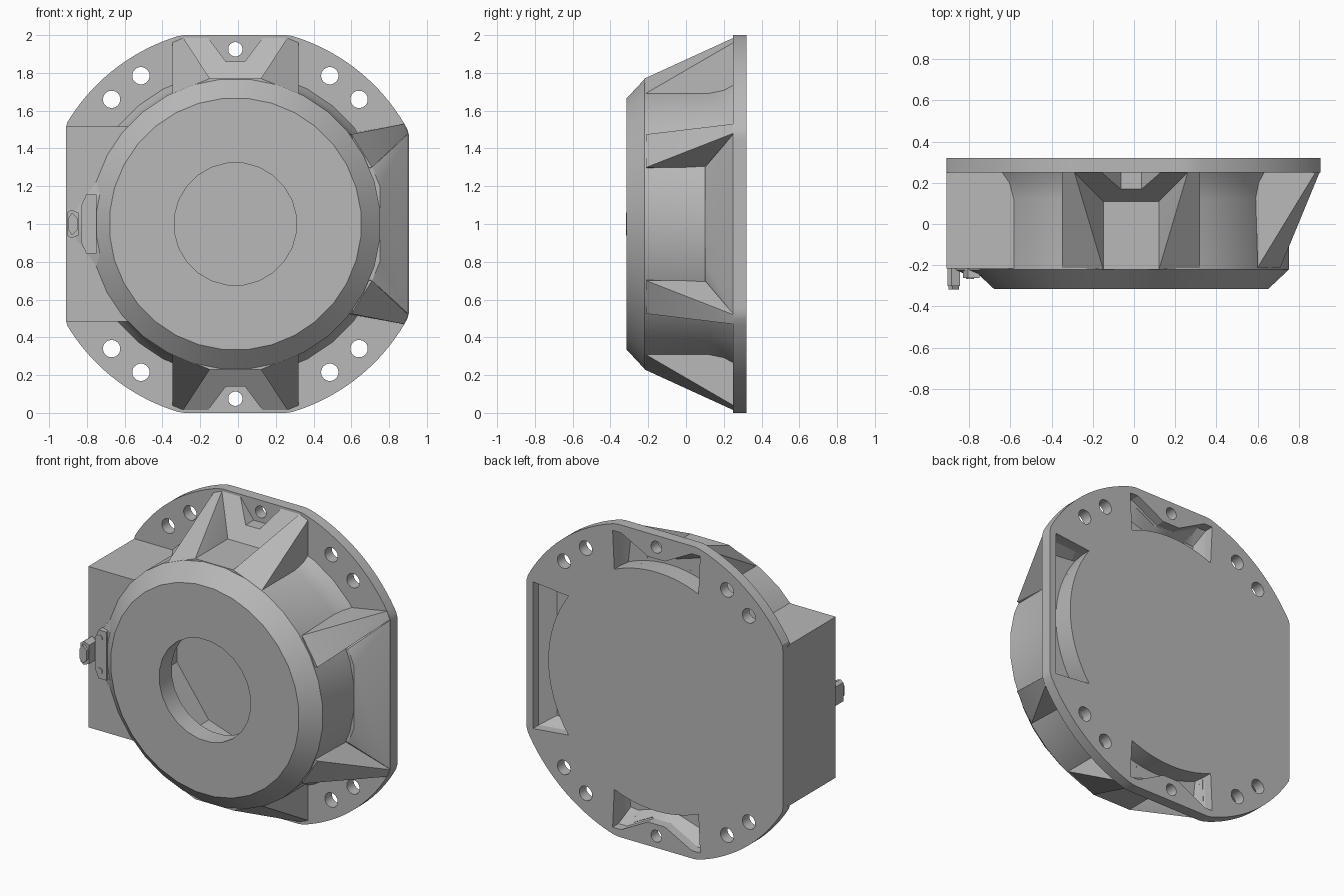
import bpy, bmesh
from math import sin, cos, pi, hypot

cube = bpy.data.objects.get("Cube")
if cube:
    bpy.data.objects.remove(cube)

CX, CZ = -0.014, 1.0          # housing axis

grey = bpy.data.materials.new("cast_grey")
grey.use_nodes = True
grey.diffuse_color = (0.48, 0.48, 0.48, 1)
grey.node_tree.nodes["Principled BSDF"].inputs["Base Color"].default_value = grey.diffuse_color


def finish(name, bm):
    bmesh.ops.recalc_face_normals(bm, faces=bm.faces)
    mesh = bpy.data.meshes.new(name)
    bm.to_mesh(mesh)
    bm.free()
    mesh.materials.append(grey)
    ob = bpy.data.objects.new(name, mesh)
    bpy.context.collection.objects.link(ob)
    return ob


def loft(name, rings):
    """Solid through (outline, y) rings; outlines are measured from the axis."""
    bm = bmesh.new()
    loops = [[bm.verts.new((x + CX, y, z + CZ)) for x, z in pts] for pts, y in rings]
    n = len(loops[0])
    for a, b in zip(loops, loops[1:]):
        for i in range(n):
            j = (i + 1) % n
            bm.faces.new((a[i], a[j], b[j], b[i]))
    bm.faces.new(loops[0])
    bm.faces.new(loops[-1])
    return finish(name, bm)


def hull(name, pts):
    """Convex solid around (x, y, z) points measured from the axis."""
    bm = bmesh.new()
    for x, y, z in pts:
        bm.verts.new((x + CX, y, z + CZ))
    res = bmesh.ops.convex_hull(bm, input=bm.verts)
    junk = {v for v in res["geom_interior"] if isinstance(v, bmesh.types.BMVert)}
    bmesh.ops.delete(bm, geom=list(junk), context="VERTS")
    bmesh.ops.dissolve_limit(bm, angle_limit=0.01, verts=bm.verts, edges=bm.edges)
    return finish(name, bm)


def circle(r, n, x=0, z=0):
    return [(x + r * cos((i + 0.5) * 2 * pi / n), z + r * sin((i + 0.5) * 2 * pi / n))
            for i in range(n)]


def cut(target, cutter):
    m = target.modifiers.new("cut", "BOOLEAN")
    m.operation = "DIFFERENCE"
    m.solver = "EXACT"
    m.object = cutter
    bpy.context.view_layer.objects.active = target
    bpy.ops.object.modifier_apply(modifier=m.name)


def both(pts):
    """Points plus their reflection in x."""
    return pts + [(-x, y, z) for x, y, z in pts]


# Mounting flange: disc trimmed to straight edges
outline = [(max(-0.896, min(0.919, x)), max(-1, min(1, z))) for x, z in circle(1.04, 180)]
flange = loft("mounting_flange", [(outline, 0.25), (outline, 0.32)])

# Round housing with chamfered front and flared root
body = loft("round_housing", [(circle(r, 32), y) for r, y in
            ((0.668, -0.315), (0.77, -0.22), (0.77, 0.12), (0.785, 0.2), (0.82, 0.27))])

# Square side block
side = [(-0.896, -0.515), (-0.5, -0.515), (-0.5, 0.515), (-0.896, 0.515)]
block = loft("side_block", [(side, -0.215), (side, 0.27)])

# Raised web joining the block to the round housing
web_out = [(-0.85, 0.07), (-0.54, 0.48), (-0.54, -0.48), (-0.85, -0.07)]
web_in = [(-0.79, 0.06), (-0.52, 0.42), (-0.52, -0.42), (-0.79, -0.06)]
front_web = loft("front_web", [(web_out, -0.2), (web_out, -0.222), (web_in, -0.25)])

parts = [flange, body, block, front_web]
pocketed = [flange, body]
cutters = []

for s, side_name in ((1, "upper"), (-1, "lower")):
    # Pair of slanted ribs
    for m, rib_side in ((1, "left"), (-1, "right")):
        rib = [(0.334, -0.215, 0.69), (0.135, -0.22, 0.77), (0.135, 0.12, 0.77),
               (0.275, 0.25, 0.985), (0.334, 0.25, 0.96), (0.275, 0.27, 0.985),
               (0.334, 0.27, 0.96), (0.135, -0.215, 0.68), (0.334, -0.215, 0.65),
               (0.135, 0.27, 0.68), (0.334, 0.27, 0.65)]
        pocketed.append(hull(f"{side_name}_{rib_side}_rib",
                             [(m * x, y, s * z) for x, y, z in rib]))

    # Flat shelf and sloping web between the ribs, notched for the bolt
    shelf = both([(0.14, -0.22, 0.77), (0.14, 0.27, 0.77), (0.14, -0.22, 0.68), (0.14, 0.27, 0.68)])
    pocketed.append(hull(f"{side_name}_shelf", [(x, y, s * z) for x, y, z in shelf]))
    slope = both([(0.135, 0.11, 0.77), (0.135, 0.27, 0.7), (0.28, 0.25, 0.985), (0.28, 0.27, 0.985)])
    slope_web = hull(f"{side_name}_slope_web", [(x, y, s * z) for x, y, z in slope])
    notch = [(-0.17, s * 1.02), (-0.05, s * 0.86), (0.05, s * 0.86), (0.17, s * 1.02)]
    cutter = loft("notch_cutter", [(notch, -0.1), (notch, 0.29)])
    cut(slope_web, cutter)
    cutters.append(cutter)
    pocketed.append(slope_web)

    # Corner rib beside the trimmed edge
    rib = [(0.724, -0.21, 0.3), (0.614, -0.21, 0.475), (0.6, 0.27, 0.478),
           (0.894, 0.25, 0.53), (0.914, 0.25, 0.48), (0.894, 0.27, 0.53),
           (0.914, 0.27, 0.48), (0.66, -0.21, 0.29), (0.68, 0.27, 0.3)]
    pocketed.append(hull(f"{side_name}_corner_rib", [(x, y, s * z) for x, y, z in rib]))

# Sloping web between the corner ribs
slope = [(0.765, 0.1, 0.2), (0.724, 0.1, 0.3), (0.915, 0.25, 0.475),
         (0.915, 0.27, 0.475), (0.65, 0.27, 0.46), (0.66, 0.1, 0.28)]
pocketed.append(hull("edge_web", slope + [(x, y, -z) for x, y, z in slope]))


# Tapered pockets in the back, each with a curved inner wall
def pocket(place, half_angle, outer):
    r = 0.765
    arc = [(r * cos(a), r * sin(a)) for a in
           [half_angle * (i / 8 - 1) for i in range(17)]]
    full = arc + outer
    deep = []
    for u, v in full:
        k = 0.6 + 0.4 * r / hypot(u, v)
        deep.append((u * k, v * k * 0.97))
    cutter = loft("pocket_cutter", [([place(*p) for p in ring], y)
                                    for ring, y in ((deep, 0.19), (full, 0.26), (full, 0.35))])
    cutters.append(cutter)
    for ob in pocketed:
        cut(ob, cutter)


bump = [(0.95, 0.31), (0.95, 0.25), (0.85, 0.06), (0.85, -0.06), (0.95, -0.25), (0.95, -0.31)]
pocket(lambda u, v: (v, u), 0.4, bump)
pocket(lambda u, v: (v, -u), 0.4, bump)
pocket(lambda u, v: (u, v), 0.62, [(0.875, 0.47), (0.875, -0.47)])

# Bolt holes
for s in (1, -1):
    spots = [(0, 0.925, 0.038)]
    for m in (1, -1):
        spots += [(m * 0.5, 0.785, 0.046), (m * 0.655, 0.66, 0.046)]
    for x, z, r in spots:
        ring = circle(r, 20, x, s * z)
        cutter = loft("bolt_cutter", [(ring, 0.2), (ring, 0.35)])
        cutters.append(cutter)
        cut(flange, cutter)

# Inner chamber and round front opening
chamber = loft("chamber_cutter", [(circle(0.62, 10), -0.19), (circle(0.62, 10), 0.245)])
opening = loft("opening_cutter", [(circle(0.325, 24), -0.4), (circle(0.325, 24), 0)])
for ob in (body, block, front_web):
    cut(ob, chamber)
cut(body, opening)
cutters += [chamber, opening]

# Bracket plate with two screws, and the latch knob
plate = [(-0.815, 0.1), (-0.79, 0.155), (-0.735, 0.155), (-0.735, -0.155), (-0.79, -0.155), (-0.815, -0.1)]
parts.append(loft("bracket_plate", [(plate, -0.2), (plate, -0.262)]))
for s, label in ((1, "upper"), (-1, "lower")):
    ring = circle(0.02, 12, -0.782, s * 0.105)
    parts.append(loft(f"{label}_screw", [(ring, -0.25), (ring, -0.266)]))
knob = [(-0.89, 0.06), (-0.87, 0.075), (-0.83, 0.06), (-0.83, -0.06), (-0.87, -0.075), (-0.89, -0.06)]
parts.append(loft("latch_knob", [(knob, -0.2), (knob, -0.3)]))
cap = [(-0.885, 0.03), (-0.865, 0.06), (-0.835, 0.03), (-0.835, -0.03), (-0.865, -0.06), (-0.885, -0.03)]
parts.append(loft("latch_cap", [(cap, -0.29), (cap, -0.318)]))

for ob in cutters:
    bpy.data.objects.remove(ob)

# Smooth the round walls, keep the cast edges sharp
bpy.ops.object.select_all(action="DESELECT")
for ob in set(parts + pocketed):
    ob.select_set(True)
bpy.context.view_layer.objects.active = body
bpy.ops.object.shade_smooth_by_angle(angle=0.4)
